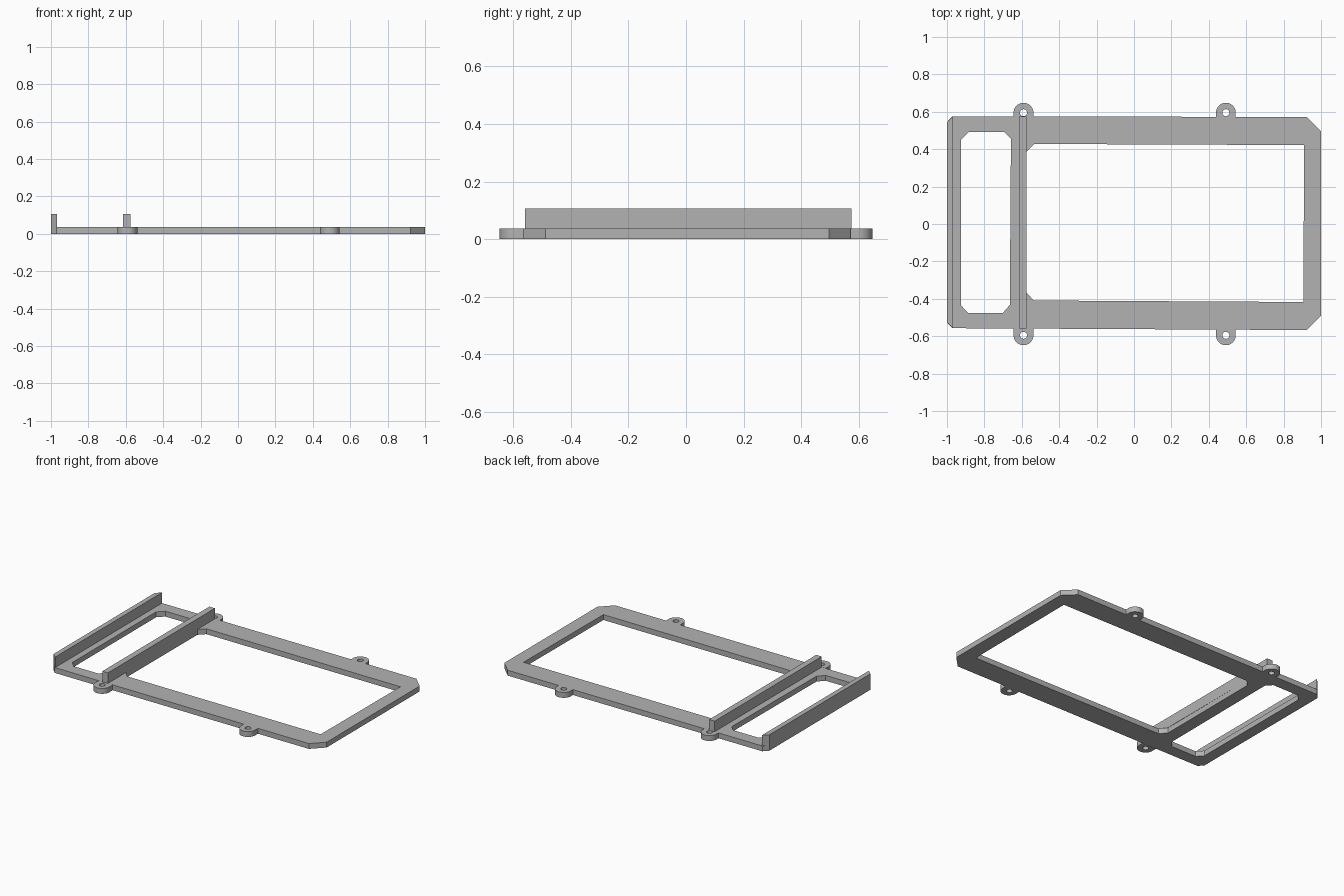
import bpy, bmesh
from math import cos, sin, pi

cube = bpy.data.objects.get("Cube")
if cube:
    bpy.data.objects.remove(cube, do_unlink=True)

PLATE, WALL = 0.036, 0.107

grey = bpy.data.materials.new("light grey")
grey.use_nodes = True
grey.diffuse_color = (0.45, 0.45, 0.45, 1)
grey.node_tree.nodes["Principled BSDF"].inputs["Base Color"].default_value = grey.diffuse_color


def prism(name, loops, z0, z1, smooth=False):
    """Extrude an outline (first loop) with holes (other loops) from z0 to z1."""
    bm = bmesh.new()
    edges = []
    for loop in loops:
        vs = [bm.verts.new((x, y, z0)) for x, y in loop]
        edges += [bm.edges.new((a, b)) for a, b in zip(vs, vs[1:] + vs[:1])]
    bmesh.ops.triangle_fill(bm, edges=edges, use_beauty=True)
    ext = bmesh.ops.extrude_face_region(bm, geom=bm.faces[:], use_keep_orig=True)
    top = [v for v in ext["geom"] if isinstance(v, bmesh.types.BMVert)]
    bmesh.ops.translate(bm, verts=top, vec=(0, 0, z1 - z0))
    bmesh.ops.recalc_face_normals(bm, faces=bm.faces[:])
    mesh = bpy.data.meshes.new(name)
    bm.to_mesh(mesh)
    bm.free()
    mesh.materials.append(grey)
    ob = bpy.data.objects.new(name, mesh)
    bpy.context.collection.objects.link(ob)
    if smooth:
        bpy.ops.object.select_all(action="DESELECT")
        ob.select_set(True)
        bpy.context.view_layer.objects.active = ob
        bpy.ops.object.shade_smooth_by_angle(angle=pi / 6)
    return ob


def arc(cx, cy, r, start, end, n):
    return [(cx + r * cos(start + (end - start) * i / n),
             cy + r * sin(start + (end - start) * i / n)) for i in range(n + 1)]


# Flat frame with a small and a large window
outline = [(-1, -.527), (-.97, -.557), (.923, -.567), (1, -.489),
           (1, .497), (.923, .572), (-.97, .576), (-1, .545)]
small_window = [(-.924, -.436), (-.887, -.476), (-.702, -.476), (-.664, -.433),
                (-.658, .455), (-.694, .492), (-.884, .492), (-.924, .452)]
large_window = [(-.576, -.366), (-.536, -.409), (.905, -.417),
                (.91, .422), (-.534, .428), (-.574, .388)]
prism("frame", [outline, small_window, large_window], 0, PLATE)

# Upright walls: one along the chamfered end, one across the middle bar
prism("end_wall", [[(-1, -.527), (-.967, -.557), (-.967, .576), (-1, .545)]], PLATE, WALL)
prism("cross_wall", [[(-.615, -.56), (-.574, -.56), (-.574, .575), (-.615, .575)]], PLATE, WALL)

# Rounded screw tabs with holes
R = .053
for place, side, edge in (("back", 1, .572), ("front", -1, .56)):
    for end, x in (("right", -.591), ("left", .491)):
        cy = side * (.648 - R)
        rim = arc(x, cy, R, 0, side * pi, 20)
        rim += [(x - R, side * edge), (x + R, side * edge)]
        hole = arc(x, cy, .019, 0, 2 * pi, 20)[:-1]
        prism(f"{place}_{end}_tab", [rim, hole], 0, PLATE, smooth=True)
